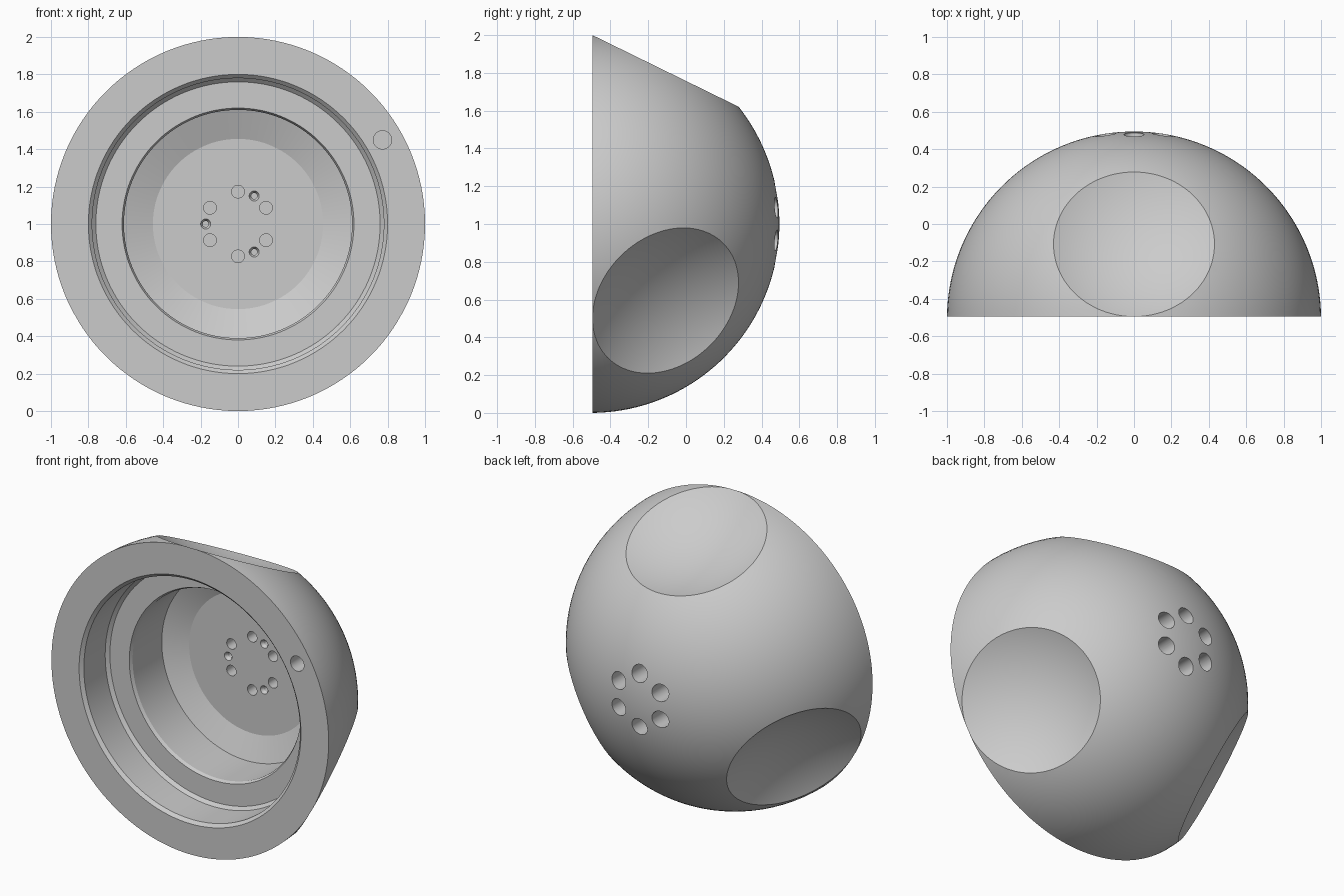
import bpy, bmesh
from math import sin, cos, pi, radians, acos
from mathutils import Matrix, Vector

if "Cube" in bpy.data.objects:
    bpy.data.objects.remove(bpy.data.objects["Cube"])

FRONT, CY, CZ = -0.494, -0.5055, 1.0   # front plane, sphere centre


def revolve(name, pts, n, loc):
    """Spin a (radius, y) profile about the Y axis and place it at loc."""
    bm = bmesh.new()
    vs = [bm.verts.new((r, y, 0)) for r, y in pts]
    es = [bm.edges.new(p) for p in zip(vs, vs[1:])]
    bmesh.ops.spin(bm, geom=vs + es, cent=(0, 0, 0), axis=(0, 1, 0),
                   angle=2 * pi, steps=n, use_duplicate=False)
    bmesh.ops.remove_doubles(bm, verts=bm.verts[:], dist=1e-5)
    bmesh.ops.recalc_face_normals(bm, faces=bm.faces[:])
    me = bpy.data.meshes.new(name)
    bm.to_mesh(me)
    bm.free()
    ob = bpy.data.objects.new(name, me)
    bpy.context.collection.objects.link(ob)
    ob.location = loc
    return ob


def cut(body, cutter):
    """Subtract a cutter and discard it."""
    cutter.hide_render = True
    mod = body.modifiers.new("cut", 'BOOLEAN')
    mod.operation, mod.solver, mod.object = 'DIFFERENCE', 'EXACT', cutter
    bpy.context.view_layer.objects.active = body
    bpy.ops.object.modifier_apply(modifier=mod.name)
    bpy.data.objects.remove(cutter)


# Domed shell with stepped, chamfered cavity
a_end = acos(FRONT - CY)
arc = [(sin(a_end * i / 40), CY + cos(a_end * i / 40)) for i in range(41)]
arc[0] = (0, CY + 1)
cavity = [(0.80, FRONT), (0.78, FRONT + 0.02), (0.78, FRONT + 0.24),
          (0.76, FRONT + 0.26), (0.62, FRONT + 0.26), (0.61, FRONT + 0.28),
          (0.61, FRONT + 0.58), (0.455, FRONT + 0.64), (0, FRONT + 0.64)]
body = revolve("domed_housing", arc + cavity, 128, (0, 0, CZ))
FLOOR = FRONT + 0.64

# Three concave dishes on the outside
for deg in (90, 210, 330):
    a = radians(deg)
    d = 1.805
    c = (d * 0.898 * cos(a), CY + d * 0.44, CZ + d * 0.898 * sin(a))
    ball = [(sin(pi * i / 64), cos(pi * i / 64)) for i in range(65)]
    ball[0], ball[-1] = (0, 1), (0, -1)
    ob = revolve("dish_cutter", ball, 128, c)
    # aim the pole at the housing so the dish is evenly faceted
    ob.rotation_euler = Vector((0.898 * cos(a), 0.44, 0.898 * sin(a))).to_track_quat('Y', 'Z').to_euler()
    bpy.context.view_layer.update()
    cut(body, ob)


def on_ring(deg, y, r=0.173):
    return (r * cos(radians(deg)), y, CZ + r * sin(radians(deg)))


def pin(r, y0, y1):
    return [(0, y0), (r, y0), (r, y1), (0, y1)]


# Six blind holes on both the cavity floor and the back
for k in range(6):
    deg = 30 + 60 * k
    for r, y0, y1 in ((0.034, FLOOR - 0.05, FLOOR + 0.10), (0.055, 0.34, 0.6)):
        ob = revolve("hole_cutter", pin(r, y0, y1), 32, on_ring(deg, 0))
        bpy.context.view_layer.update()
        cut(body, ob)

# Three countersunk screw holes in the floor
for deg in (60, 180, 300):
    prof = [(0, -0.05), (0.027, -0.05), (0.027, 0), (0.016, 0.02), (0.016, 0.1), (0, 0.1)]
    ob = revolve("screw_cutter", prof, 32, on_ring(deg, FLOOR))
    bpy.context.view_layer.update()
    cut(body, ob)

# Single locating hole in the front rim
ob = revolve("rim_hole_cutter", pin(0.049, -0.1, 0.15), 32, on_ring(30.2, FRONT, 0.894))
bpy.context.view_layer.update()
cut(body, ob)

# Smooth curved surfaces, keep crisp edges
bpy.ops.object.select_all(action='DESELECT')
body.select_set(True)
bpy.context.view_layer.objects.active = body
bpy.ops.object.shade_smooth_by_angle(angle=radians(15))
